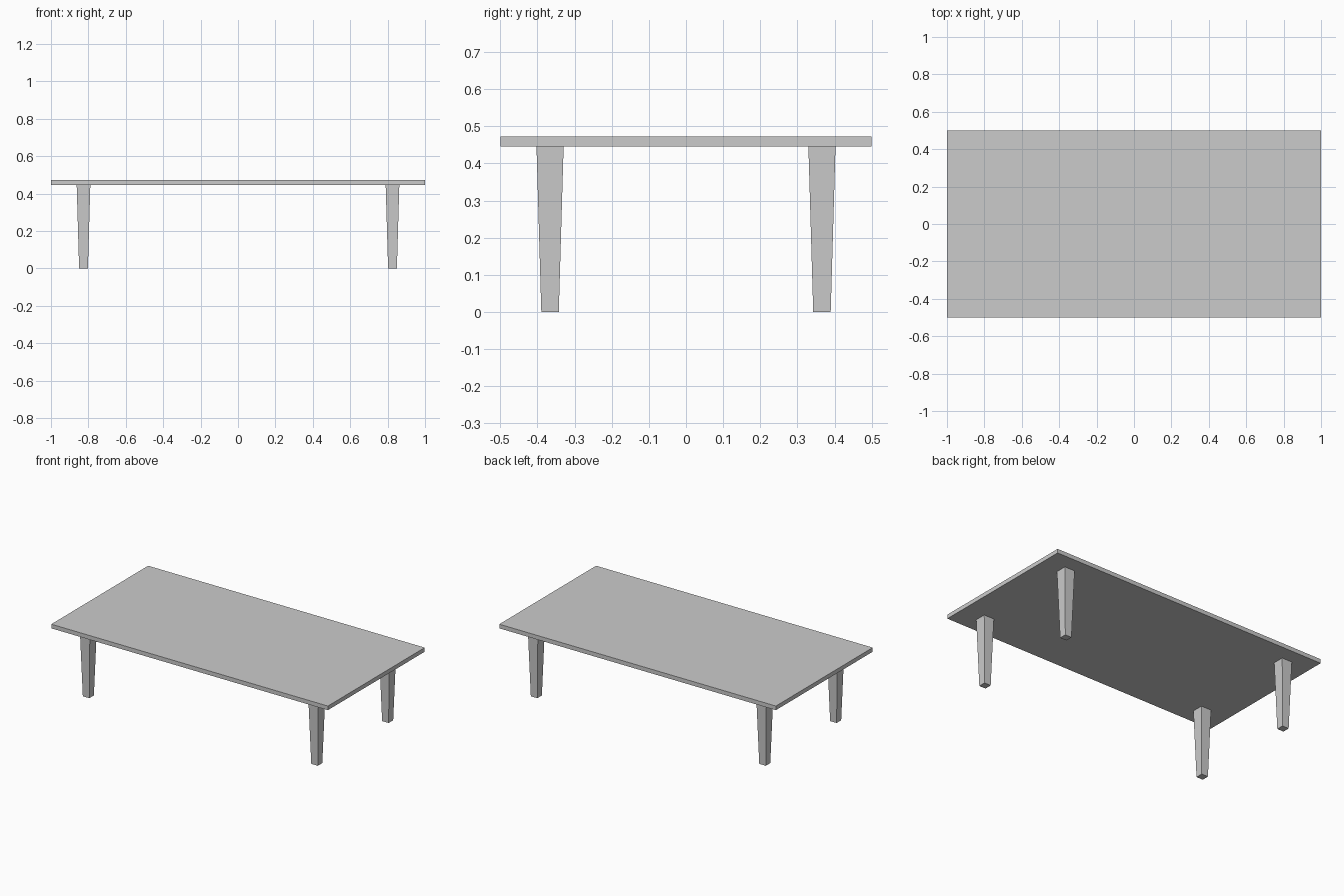
import bpy, bmesh
from mathutils import Matrix

if "Cube" in bpy.data.objects:
    bpy.data.objects.remove(bpy.data.objects["Cube"])

TOP_Z, UNDER_Z = 0.473, 0.446      # tabletop upper and lower heights
LEG_X, LEG_Y = 0.826, 0.366        # leg centres
LEG_TOP, LEG_FOOT = 0.073, 0.047   # square leg widths


def add_object(name, bm):
    mesh = bpy.data.meshes.new(name)
    bm.to_mesh(mesh)
    bm.free()
    obj = bpy.data.objects.new(name, mesh)
    bpy.context.collection.objects.link(obj)
    return obj


def box(name, center, size, foot_scale=1.0):
    """Box whose lower face is scaled by foot_scale."""
    bm = bmesh.new()
    bmesh.ops.create_cube(bm, size=1, matrix=Matrix.Diagonal((*size, 1)))
    for v in bm.verts:
        if v.co.z < 0:
            v.co.x *= foot_scale
            v.co.y *= foot_scale
    obj = add_object(name, bm)
    obj.location = center
    return obj


# Thin rectangular tabletop
box("tabletop", (0, 0, (TOP_Z + UNDER_Z) / 2), (2, 1, TOP_Z - UNDER_Z))

# Four square legs tapering towards the floor
for side, sx in (("left", -1), ("right", 1)):
    for end, sy in (("front", -1), ("back", 1)):
        box(f"{end}_{side}_leg", (sx * LEG_X, sy * LEG_Y, UNDER_Z / 2),
            (LEG_TOP, LEG_TOP, UNDER_Z), LEG_FOOT / LEG_TOP)
